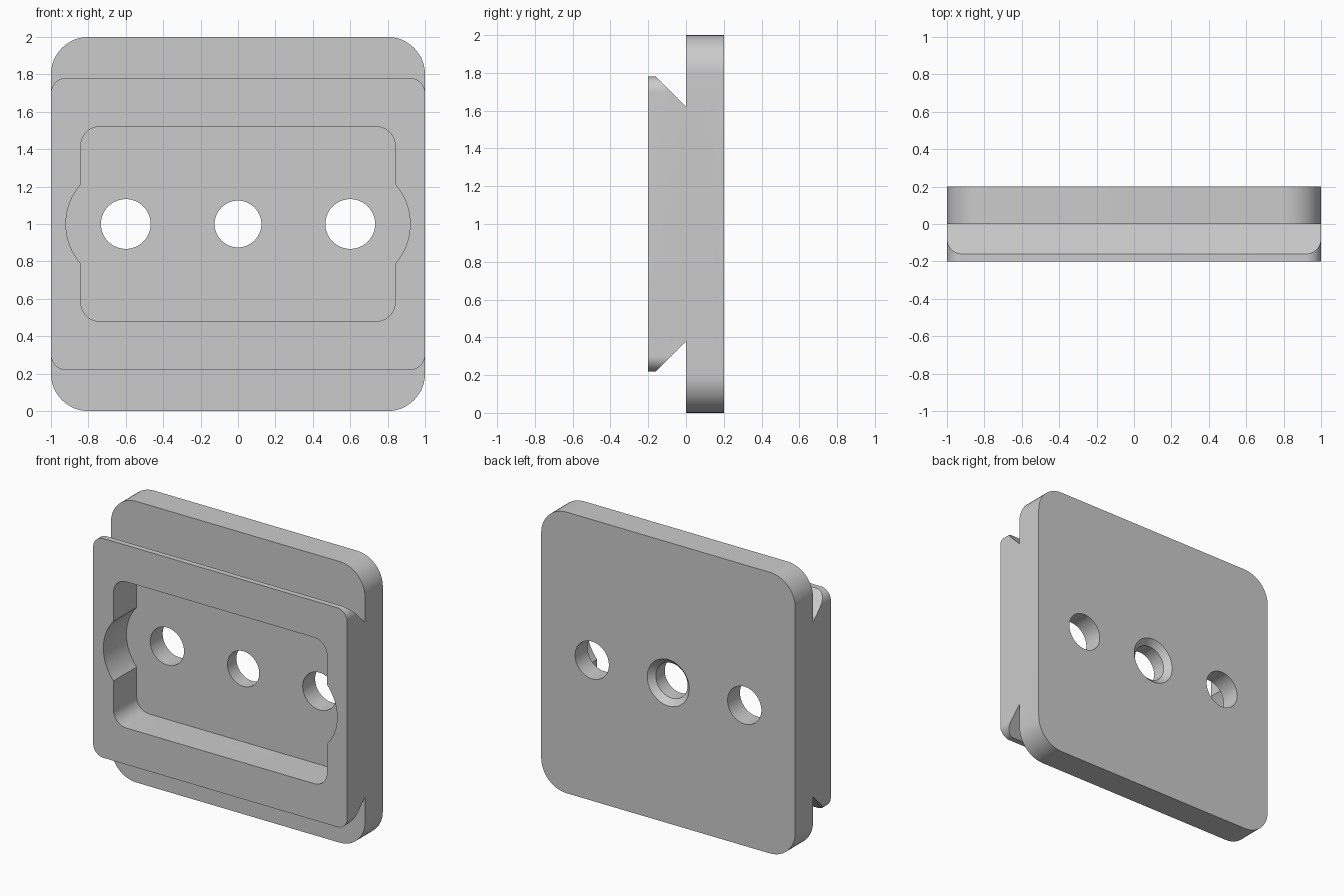
import bpy
import bmesh
import math
from mathutils import Vector

if "Cube" in bpy.data.objects:
    bpy.data.objects.remove(bpy.data.objects["Cube"])

MID = 1.0  # height of the plate's centre

grey = bpy.data.materials.new("plain grey")
grey.use_nodes = True
colour = (0.6, 0.6, 0.6, 1)
grey.diffuse_color = colour
grey.node_tree.nodes["Principled BSDF"].inputs["Base Color"].default_value = colour


def prism(name, points, direction):
    """Extrude a closed outline of 3D points along a direction."""
    bm = bmesh.new()
    face = bm.faces.new([bm.verts.new(p) for p in points])
    result = bmesh.ops.extrude_face_region(bm, geom=[face])
    moved = [v for v in result["geom"] if isinstance(v, bmesh.types.BMVert)]
    bmesh.ops.translate(bm, verts=moved, vec=Vector(direction))
    bmesh.ops.recalc_face_normals(bm, faces=bm.faces)
    mesh = bpy.data.meshes.new(name)
    bm.to_mesh(mesh)
    bm.free()
    mesh.materials.append(grey)
    obj = bpy.data.objects.new(name, mesh)
    bpy.context.collection.objects.link(obj)
    return obj


def rounded_block(name, half_x, half_z, radius, y0, y1, steps=12):
    """Block with rounded corners in the front outline."""
    points = []
    for corner, (sx, sz) in enumerate([(1, 1), (-1, 1), (-1, -1), (1, -1)]):
        for i in range(steps + 1):
            a = math.pi / 2 * (corner + i / steps)
            points.append((sx * (half_x - radius) + radius * math.cos(a), y0,
                           MID + sz * (half_z - radius) + radius * math.sin(a)))
    return prism(name, points, (0, y1 - y0, 0))


def cone(name, x, y0, y1, r0, r1, sides=64):
    """Round cutter along y, radius r0 at y0 and r1 at y1."""
    bpy.ops.mesh.primitive_cone_add(vertices=sides, radius1=r1, radius2=r0, depth=y1 - y0,
                                    location=(x, (y0 + y1) / 2, MID),
                                    rotation=(math.pi / 2, 0, 0))
    obj = bpy.context.object
    obj.name = name
    obj.data.materials.append(grey)
    return obj


def combine(target, tool, operation):
    """Apply a boolean and discard the tool."""
    bpy.context.view_layer.objects.active = target
    mod = target.modifiers.new("combine", "BOOLEAN")
    mod.operation = operation
    mod.solver = "EXACT"
    mod.object = tool
    bpy.ops.object.modifier_apply(modifier=mod.name)
    bpy.data.objects.remove(tool)


# Dovetail rail: undercut profile run along x, with its front corners rounded
half = [(0.1, 0.62), (0, 0.62), (-0.16, 0.78), (-0.2, 0.78)]
profile = half + [(y, -z) for y, z in reversed(half)]
rail = prism("dovetail_rail", [(-1, y, MID + z) for y, z in profile], (2, 0, 0))
combine(rail, rounded_block("rail_outline", 1, 0.78, 0.08, -0.3, 0.3), "INTERSECT")

# Square back plate joined to the rail
plate = rounded_block("mounting_plate", 1, 1, 0.2, 0, 0.2)
combine(plate, rail, "UNION")

# Front pocket with round bulges at both ends
FLOOR = 0.06
combine(plate, rounded_block("pocket", 0.84, 0.52, 0.1, -0.3, FLOOR), "DIFFERENCE")
for x in (-0.6, 0.6):
    combine(plate, cone("pocket_bulge", x, -0.3, FLOOR, 0.32, 0.32, 96), "DIFFERENCE")

# Three through holes, the middle one countersunk at the back
for x, r in ((-0.6, 0.133), (0, 0.125), (0.6, 0.133)):
    combine(plate, cone("hole", x, -0.1, 0.3, r, r), "DIFFERENCE")
combine(plate, cone("countersink", 0, 0.15, 0.21, 0.115, 0.175), "DIFFERENCE")

# Smooth rounds, sharp edges
bpy.ops.object.select_all(action="DESELECT")
plate.select_set(True)
bpy.context.view_layer.objects.active = plate
bpy.ops.object.shade_smooth_by_angle(angle=math.radians(30))
